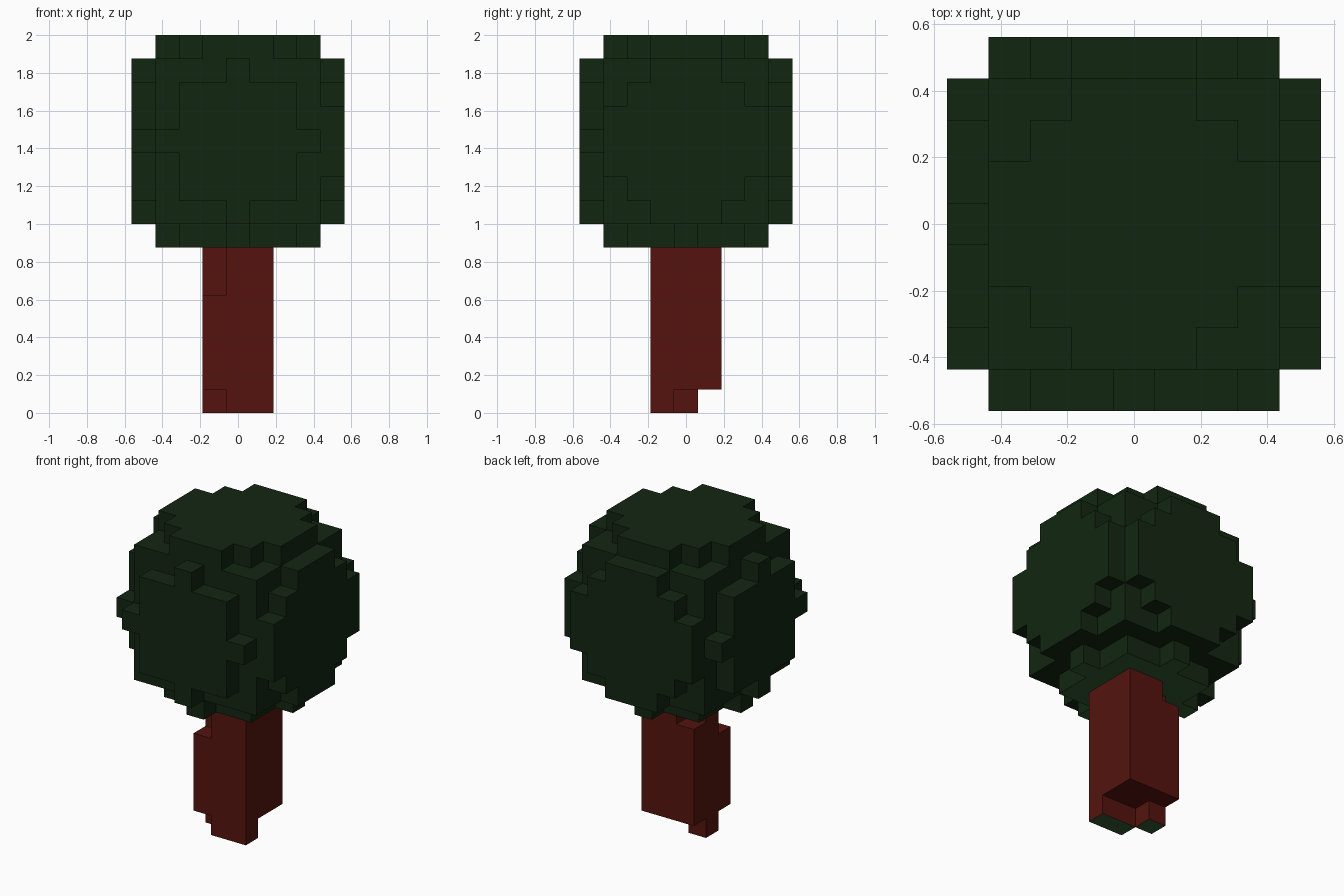
import bpy, bmesh, math
from mathutils import Vector

if "Cube" in bpy.data.objects:
    bpy.data.objects.remove(bpy.data.objects["Cube"])

V = 0.125                      # voxel edge length
CANOPY_MID = 11                # voxel layer of the canopy centre


def material(name, rgb):
    m = bpy.data.materials.new(name)
    m.diffuse_color = (*rgb, 1)
    m.use_nodes = True
    m.node_tree.nodes["Principled BSDF"].inputs["Base Color"].default_value = m.diffuse_color
    return m


green = material("leaf_green", (0.0062, 0.0195, 0.0056))
light_green = material("underside_green", (0.031, 0.098, 0.028))
brown = material("bark_brown", (0.09, 0.0068, 0.0045))


def in_canopy(x, y, z):
    # 7-voxel cube with rounded caps, one step fuller on +x, +y and +z
    d = x * x + y * y + z * z
    return max(abs(x), abs(y), abs(z)) <= 3 or d <= 25 or (d == 26 and max(x, y, z) == 4)


R = range(-4, 5)
canopy = {(x, y, z + CANOPY_MID) for x in R for y in R for z in R if in_canopy(x, y, z)}

# Trunk: 3 x 3 column with chipped upper corners and a ragged foot
trunk = {(x, y, z) for x in (-1, 0, 1) for y in (-1, 0, 1) for z in range(1, 7)}
trunk -= {(-1, -1, 5), (-1, -1, 6), (-1, 1, 6)}
trunk |= {(1, -1, 0), (0, -1, 0), (-1, 0, 0)}
solid = canopy | trunk


def voxel_object(name, cells, mats):
    """Skin the exposed sides of the cells, then merge coplanar squares."""
    bm = bmesh.new()
    cache = {}
    lowest = min(c[2] for c in cells)

    def vert(p):
        key = tuple(round(c * 2) for c in p)
        if key not in cache:
            cache[key] = bm.verts.new((p.x * V, p.y * V, (p.z + 0.5) * V))
        return cache[key]

    for cell in sorted(cells):
        for axis in range(3):
            for s in (-1, 1):
                n = Vector((0, 0, 0))
                n[axis] = s
                c = Vector(cell)
                if tuple(int(k) for k in c + n) in solid:
                    continue
                u = Vector((0, 0, 0))
                u[(axis + 1) % 3] = 0.5
                w = n.cross(u)
                mid = c + n * 0.5
                f = bm.faces.new([vert(mid + a * u + b * w)
                                  for a, b in ((-1, -1), (1, -1), (1, 1), (-1, 1))])
                # The lowest underside of each part carries the second material
                if cell[2] == lowest and axis == 2 and s < 0:
                    f.material_index = 1
    bm.normal_update()
    bmesh.ops.dissolve_limit(bm, angle_limit=math.radians(1), verts=bm.verts[:],
                             edges=bm.edges[:], delimit={'MATERIAL'})
    me = bpy.data.meshes.new(name)
    bm.to_mesh(me)
    bm.free()
    for m in mats:
        me.materials.append(m)
    ob = bpy.data.objects.new(name, me)
    bpy.context.collection.objects.link(ob)
    return ob


voxel_object("canopy", canopy, [green, light_green])
voxel_object("trunk", trunk, [brown, light_green])
